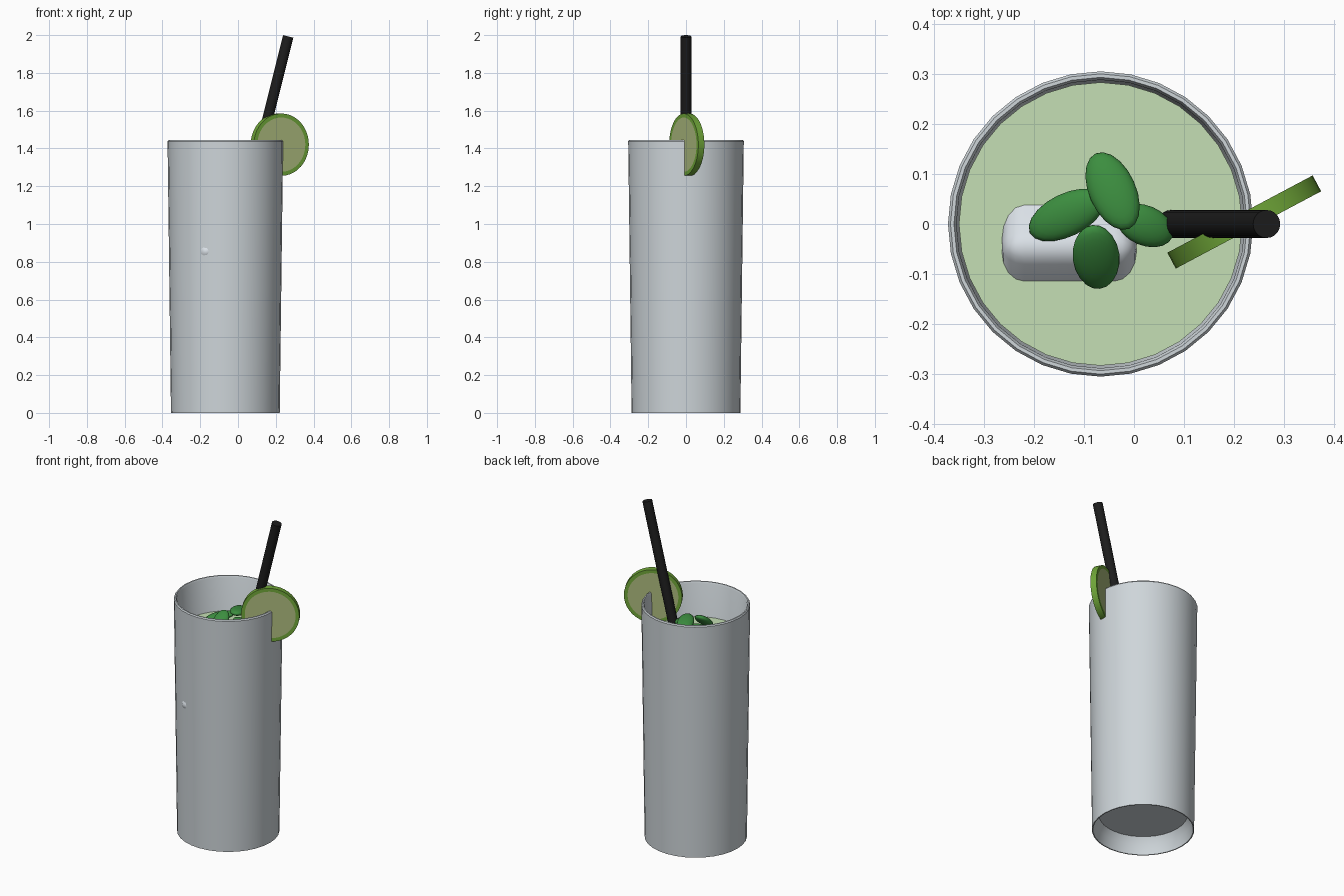
import bpy, bmesh, math
from mathutils import Matrix, Vector

if "Cube" in bpy.data.objects:
    bpy.data.objects.remove(bpy.data.objects["Cube"])

CX = -0.067          # glass axis
SURFACE = 1.23       # drink level


def material(name, rgb):
    m = bpy.data.materials.new(name)
    m.diffuse_color = (*rgb, 1)
    m.use_nodes = True
    m.node_tree.nodes["Principled BSDF"].inputs["Base Color"].default_value = m.diffuse_color
    return m


GLASS = material("clear_grey", (0.62, 0.67, 0.70))
DRINK = material("pale_green", (0.56, 0.74, 0.46))
ICE = material("ice_white", (0.72, 0.77, 0.82))
LEAF = material("leaf_green", (0.045, 0.27, 0.05))
RIND = material("rind_green", (0.16, 0.38, 0.04))
FLESH = material("flesh_green", (0.42, 0.50, 0.21))
BLACK = material("black", (0.012, 0.012, 0.012))


def finish(name, bm, *mats, angle=35):
    bmesh.ops.recalc_face_normals(bm, faces=bm.faces)
    me = bpy.data.meshes.new(name)
    bm.to_mesh(me)
    bm.free()
    ob = bpy.data.objects.new(name, me)
    bpy.context.collection.objects.link(ob)
    for m in mats:
        me.materials.append(m)
    bpy.ops.object.select_all(action='DESELECT')
    ob.select_set(True)
    bpy.context.view_layer.objects.active = ob
    bpy.ops.object.shade_smooth_by_angle(angle=math.radians(angle))
    return ob


def lathe(name, profile, mat, steps=32):
    """Spin (radius, height) points around the glass axis."""
    bm = bmesh.new()
    verts = [bm.verts.new((CX + r, 0, z)) for r, z in profile]
    edges = [bm.edges.new(p) for p in zip(verts, verts[1:])]
    bmesh.ops.spin(bm, geom=verts + edges, cent=(CX, 0, 0), axis=(0, 0, 1),
                   angle=math.tau, steps=steps, use_duplicate=False)
    bmesh.ops.remove_doubles(bm, verts=bm.verts, dist=0.0005)
    return finish(name, bm, mat)


# Tumbler with a thick, hollowed base
lathe("glass", [(0, 0.10), (0.25, 0.10), (0.272, 0.06), (0.282, 0.0),
                (0.288, 0.0), (0.291, 0.25), (0.306, 1.438), (0.301, 1.445),
                (0.294, 1.445), (0.289, 1.435), (0.266, 0.16), (0, 0.15)], GLASS)

# Drink filling the tumbler
lathe("drink", [(0, 0.16), (0.264, 0.165), (0.284, SURFACE), (0, SURFACE)], DRINK)

# Straw leaning to the right
bm = bmesh.new()
tip, foot = Vector((0.266, 0, 1.993)), Vector((-0.16, 0, 0.29))
axis = tip - foot
bmesh.ops.create_cone(bm, cap_ends=True, segments=20, radius1=0.028, radius2=0.028,
                      depth=axis.length,
                      matrix=Matrix.Translation((tip + foot) / 2)
                      @ axis.to_track_quat('Z', 'Y').to_matrix().to_4x4())
finish("straw", bm, BLACK)

# Citrus slice on the rim: rind disc with inset flesh on both faces
bm = bmesh.new()
bmesh.ops.create_cone(bm, cap_ends=True, segments=40, radius1=0.165, radius2=0.165, depth=0.036)
caps = [f for f in bm.faces if abs(f.normal.z) > 0.9]
bmesh.ops.inset_individual(bm, faces=caps, thickness=0.021)
for f in caps:
    f.material_index = 1
bm.transform(Matrix.Translation((0.221, 0.004, 1.42))
             @ Matrix.Rotation(math.radians(28), 4, 'Z')
             @ Matrix.Rotation(math.radians(90), 4, 'X'))
finish("citrus_slice", bm, RIND, FLESH)


# Ice cubes with rounded edges
def ice_bmesh(size, bevel, rot):
    bm = bmesh.new()
    bmesh.ops.create_cube(bm, size=size)
    bmesh.ops.bevel(bm, geom=bm.edges[:], offset=bevel, segments=4, profile=0.5, affect='EDGES')
    bm.transform(rot)
    return bm


bm = ice_bmesh(0.27, 0.045, Matrix.Rotation(math.radians(-40), 4, 'X'))
bm.transform(Matrix.Translation((-0.13, -0.035, 1.115)))
finish("ice_cube_top", bm, ICE)

# Lower cube whose corner just breaks through the front of the glass
bm = ice_bmesh(0.22, 0.04, Matrix.Rotation(math.radians(25), 4, 'Z')
               @ Matrix.Rotation(math.radians(45), 4, 'X'))
outward = Vector((-0.103, -0.28, 0)).normalized()
corner = max(bm.verts, key=lambda v: v.co.dot(outward)).co.copy()
bm.transform(Matrix.Translation(Vector((CX, 0, 0.855)) + outward * 0.304 - corner))
finish("ice_cube_side", bm, ICE)

# Mint sprig: (centre, heading, downward tilt, half length, half width)
leaves = [((-0.043, 0.066, 1.345), 114, 10, 0.084, 0.047),
          ((-0.135, 0.018, 1.305), 206, 15, 0.085, 0.043),
          ((-0.076, -0.066, 1.315), 277, 38, 0.080, 0.047),
          ((0.022, -0.003, 1.305), 337, 15, 0.062, 0.040)]
for i, (pos, heading, tilt, length, width) in enumerate(leaves):
    bm = bmesh.new()
    bmesh.ops.create_uvsphere(bm, u_segments=20, v_segments=12, radius=1)
    bm.transform(Matrix.Translation(pos)
                 @ Matrix.Rotation(math.radians(heading), 4, 'Z')
                 @ Matrix.Rotation(math.radians(tilt), 4, 'Y')
                 @ Matrix.Diagonal((length, width, 0.022, 1)))
    finish(f"mint_leaf_{i + 1}", bm, LEAF, angle=60)
